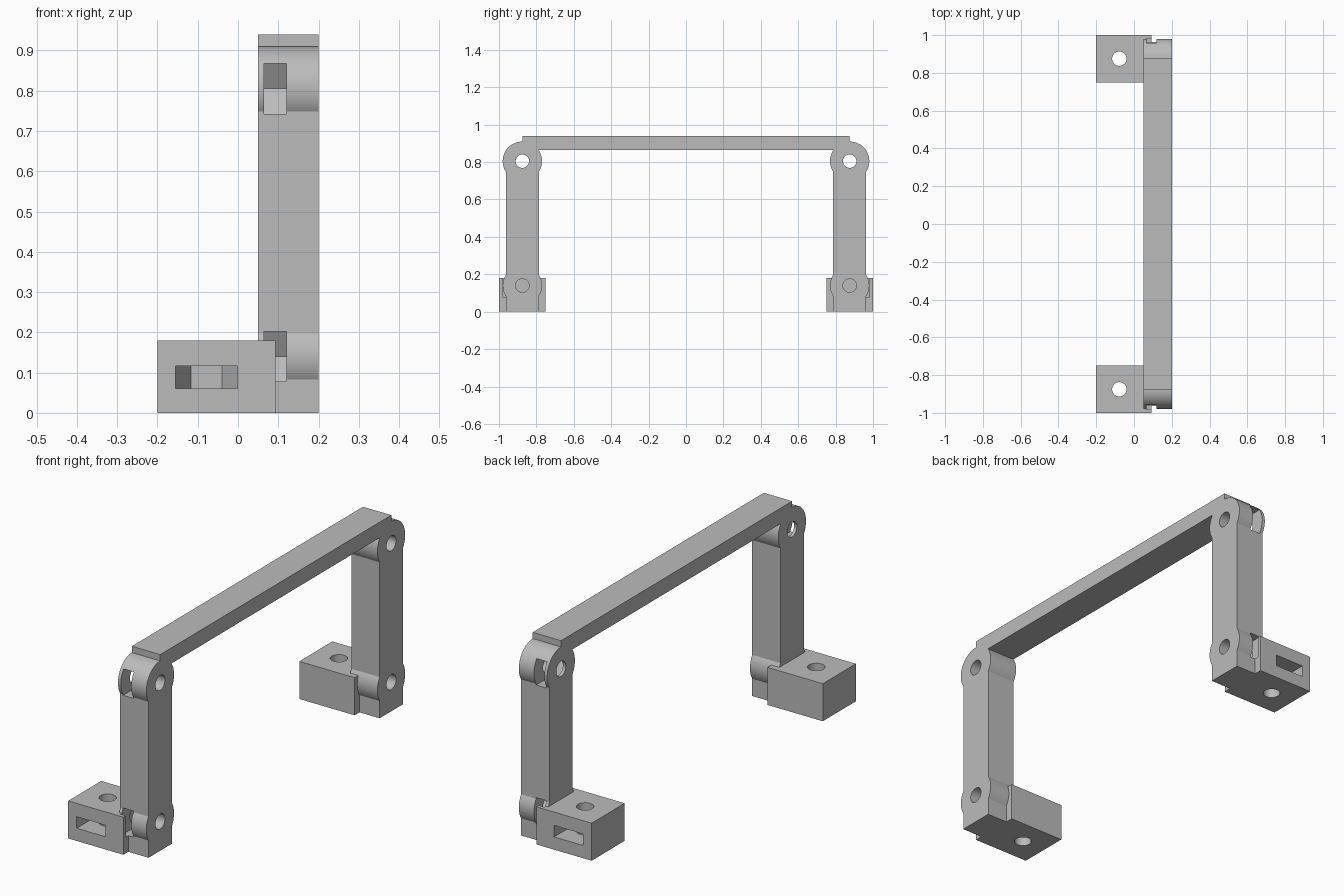
import bpy
import bmesh
from math import sin, cos, acos, pi, sqrt
from mathutils import Vector

if "Cube" in bpy.data.objects:
    bpy.data.objects.remove(bpy.data.objects["Cube"], do_unlink=True)

grey = bpy.data.materials.new("plain grey")
grey.use_nodes = True
grey.diffuse_color = (0.5, 0.5, 0.5, 1)
grey.node_tree.nodes["Principled BSDF"].inputs["Base Color"].default_value = (0.5, 0.5, 0.5, 1)

LEG_Y = 0.875               # distance of each leg from the middle
LOW, HIGH = 0.14, 0.805     # heights of the bolt holes
X0, X1 = 0.05, 0.20         # leg and bar thickness
HALF, BOSS = 0.088, 0.105   # leg half width, boss radius


def arc(cu, cv, r, start, end, steps):
    return [(cu + r * cos(start + (end - start) * i / steps),
             cv + r * sin(start + (end - start) * i / steps)) for i in range(steps + 1)]


def prism(name, outline, axis, lo, hi):
    """Extrude an outline: (y, z) points along x, or (x, y) points along z."""
    bm = bmesh.new()
    place = (lambda p: (lo, p[0], p[1])) if axis == "x" else (lambda p: (p[0], p[1], lo))
    face = bm.faces.new([bm.verts.new(place(p)) for p in outline])
    moved = bmesh.ops.extrude_face_region(bm, geom=[face])["geom"]
    step = Vector((hi - lo, 0, 0)) if axis == "x" else Vector((0, 0, hi - lo))
    bmesh.ops.translate(bm, vec=step, verts=[g for g in moved if isinstance(g, bmesh.types.BMVert)])
    bmesh.ops.recalc_face_normals(bm, faces=bm.faces)
    mesh = bpy.data.meshes.new(name)
    bm.to_mesh(mesh)
    bm.free()
    mesh.materials.append(grey)
    obj = bpy.data.objects.new(name, mesh)
    bpy.context.collection.objects.link(obj)
    return obj


def rect(u0, u1, v0, v1):
    return [(u0, v0), (u1, v0), (u1, v1), (u0, v1)]


def combine(target, tool, operation):
    """Apply a boolean and discard its tool."""
    bpy.context.view_layer.objects.active = target
    mod = target.modifiers.new("join_or_cut", "BOOLEAN")
    mod.operation, mod.solver, mod.object = operation, "EXACT", tool
    bpy.ops.object.modifier_apply(modifier=mod.name)
    bpy.data.objects.remove(tool, do_unlink=True)


# Top bar, to which everything else is fused
frame = prism("handle_frame", rect(-LEG_Y, LEG_Y, 0.865, 0.94), "x", X0, X1)

for side in (-1, 1):
    c = side * LEG_Y
    a = acos(HALF / BOSS)

    # Leg with a round boss at each bolt
    outline = [(c - HALF, 0), (c + HALF, 0)]
    outline += arc(c, LOW, BOSS, -a, a, 12)
    outline += arc(c, HIGH, BOSS, -a, pi + a, 48)
    outline += arc(c, LOW, BOSS, pi - a, pi + a, 12)
    combine(frame, prism("leg", outline, "x", X0, X1), "UNION")

    # Mounting foot
    y0, y1 = sorted((side * 0.75, side * 1.0))
    combine(frame, prism("foot", rect(-0.2, 0.093, y0, y1), "z", 0, 0.18), "UNION")

    for z, start in ((LOW, X0), (HIGH, 0)):
        # Bolt hole and the nut pocket opening outwards
        hole = arc(c, z, 0.036, 0, 2 * pi, 40)[:-1]
        combine(frame, prism("bolt_hole", hole, "x", start, 0.25), "DIFFERENCE")
        h = 0.0625
        inner, outer = c - side * h / sqrt(3), side * 0.982
        pocket = [(outer, z - h), (inner, z - h), (c - side * 2 * h / sqrt(3), z),
                  (inner, z + h), (outer, z + h)]
        combine(frame, prism("nut_pocket", pocket, "x", 0.065, 0.12), "DIFFERENCE")

    # Vertical screw hole and its nut slot in the foot
    cx, r = -0.078, 0.077
    hole = arc(cx, c, 0.038, 0, 2 * pi, 40)[:-1]
    combine(frame, prism("screw_hole", hole, "z", -0.05, 0.25), "DIFFERENCE")
    inner, outer = c - side * r * sqrt(3) / 2, side * 1.05
    slot = [(cx - r, outer), (cx - r, c), (cx - r / 2, inner),
            (cx + r / 2, inner), (cx + r, c), (cx + r, outer)]
    combine(frame, prism("nut_slot", slot, "z", 0.061, 0.116), "DIFFERENCE")

# Smooth the round surfaces, keep the edges crisp
bpy.ops.object.select_all(action="DESELECT")
frame.select_set(True)
bpy.context.view_layer.objects.active = frame
bpy.ops.object.shade_smooth_by_angle(angle=pi / 7)
